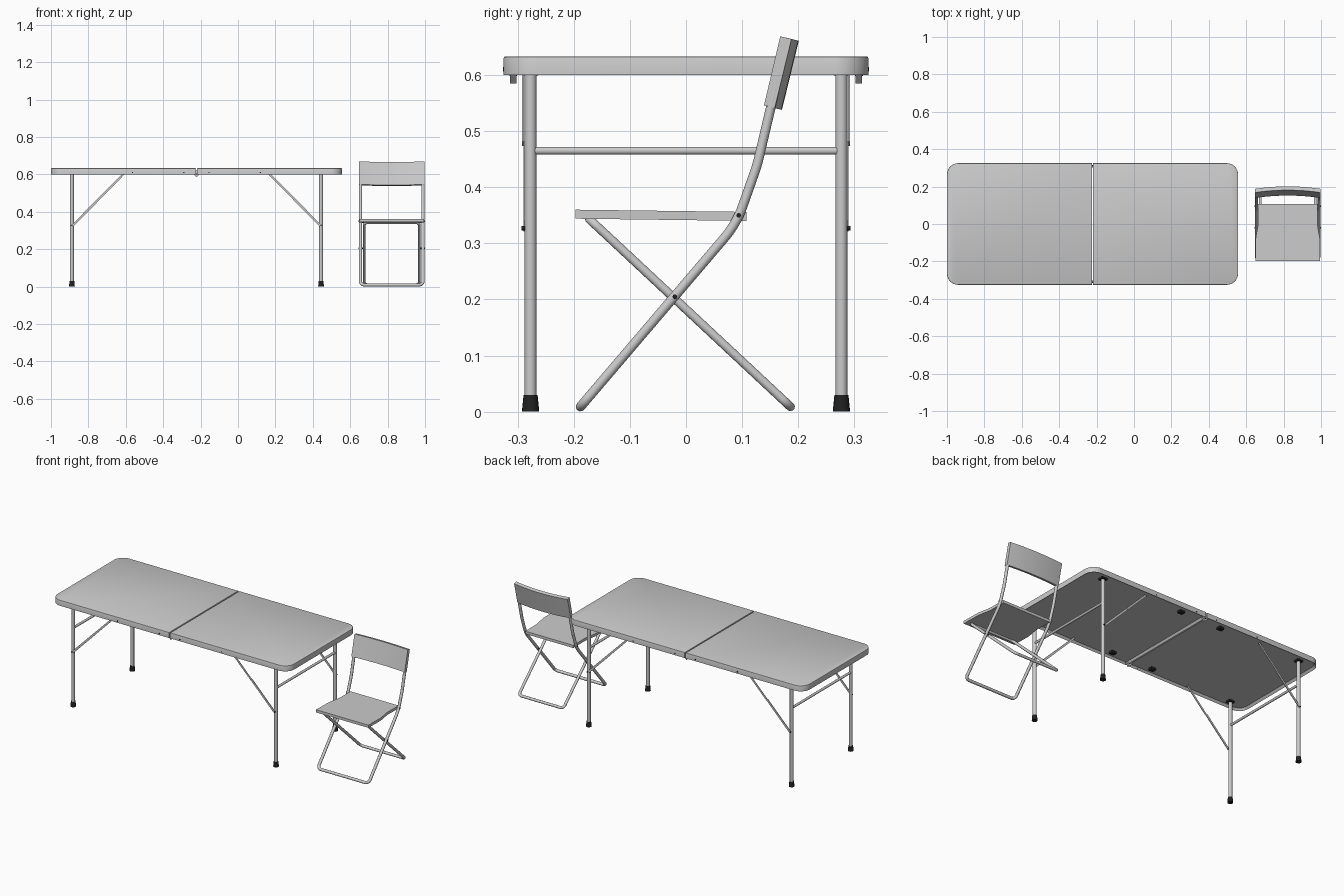
import bpy, bmesh, math
from mathutils import Vector

if "Cube" in bpy.data.objects:
    bpy.data.objects.remove(bpy.data.objects["Cube"])

black = bpy.data.materials.new("black_plastic")
black.diffuse_color = (0.015, 0.015, 0.015, 1)
black.use_nodes = True
black.node_tree.nodes["Principled BSDF"].inputs["Base Color"].default_value = black.diffuse_color
SEAM, CX = -0.222, 0.822   # table seam x, chair centre x


def finish(ob, mat=None, smooth=True):
    if mat:
        ob.data.materials.append(mat)
    bpy.ops.object.select_all(action='DESELECT')
    ob.select_set(True)
    bpy.context.view_layer.objects.active = ob
    if smooth:
        bpy.ops.object.shade_smooth_by_angle(angle=math.radians(35))
    return ob


def from_bmesh(name, bm, mat=None):
    bmesh.ops.recalc_face_normals(bm, faces=bm.faces)
    me = bpy.data.meshes.new(name)
    bm.to_mesh(me)
    bm.free()
    ob = bpy.data.objects.new(name, me)
    bpy.context.collection.objects.link(ob)
    return finish(ob, mat)


def rod(name, a, b, r1, r2=None, mat=None, sides=20):
    a, b = Vector(a), Vector(b)
    bm = bmesh.new()
    bmesh.ops.create_cone(bm, cap_ends=True, segments=sides, radius1=r1,
                          radius2=r1 if r2 is None else r2, depth=(b - a).length)
    rot = (b - a).to_track_quat('Z', 'Y').to_matrix().to_4x4()
    bm.transform(rot)
    bmesh.ops.translate(bm, verts=bm.verts, vec=(a + b) / 2)
    return from_bmesh(name, bm, mat)


def box(name, loc, size, mat=None, angle=0):
    bm = bmesh.new()
    bmesh.ops.create_cube(bm, size=1)
    bmesh.ops.scale(bm, verts=bm.verts, vec=size)
    ob = from_bmesh(name, bm, mat)
    ob.location = loc
    ob.rotation_euler.y = angle
    return ob


def strip(name, a, b, y, width, thick):
    """Flat bar between two (x, z) points at depth y."""
    dx, dz = b[0] - a[0], b[1] - a[1]
    return box(name, ((a[0] + b[0]) / 2, y, (a[1] + b[1]) / 2),
               (math.hypot(dx, dz), thick, width), angle=-math.atan2(dz, dx))


def fillet(pts, radii, closed=False, n=8):
    pts = [Vector(p) for p in pts]
    out = []
    for i, p in enumerate(pts):
        if radii[i] == 0:
            out.append(p)
            continue
        u = (pts[i - 1] - p).normalized()
        v = (pts[(i + 1) % len(pts)] - p).normalized()
        t = radii[i] / math.tan(u.angle(v) / 2)
        c = p + (u + v).normalized() * radii[i] / math.sin(u.angle(v) / 2)
        s, e = p + u * t - c, p + v * t - c
        out += [c + s.lerp(e, k / n).normalized() * radii[i] for k in range(n + 1)]
    return out


def tube(name, pts, r, closed=False):
    cu = bpy.data.curves.new(name, 'CURVE')
    cu.dimensions = '3D'
    cu.bevel_depth, cu.bevel_resolution, cu.use_fill_caps = r, 4, True
    sp = cu.splines.new('POLY')
    sp.points.add(len(pts) - 1)
    for q, p in zip(sp.points, pts):
        q.co = (*p, 1)
    sp.use_cyclic_u = closed
    ob = bpy.data.objects.new(name, cu)
    bpy.context.collection.objects.link(ob)
    finish(ob, smooth=False)
    bpy.ops.object.convert(target='MESH')
    return finish(bpy.context.object)


# Table top halves: rounded outer corners, recessed underside
for side, word in ((-1, "left"), (1, "right")):
    x0, x1 = SEAM + side * 0.003, SEAM + side * 0.778
    outline = fillet([(x0, -0.325, 0.6), (x1, -0.325, 0.6), (x1, 0.325, 0.6), (x0, 0.325, 0.6)],
                     [0, 0.06, 0.06, 0], n=12)
    bm = bmesh.new()
    base = bm.faces.new([bm.verts.new(p) for p in outline])
    ext = bmesh.ops.extrude_face_region(bm, geom=[base], use_keep_orig=True)
    top = [g for g in ext['geom'] if isinstance(g, bmesh.types.BMVert)]
    bmesh.ops.translate(bm, verts=top, vec=(0, 0, 0.033))
    bmesh.ops.recalc_face_normals(bm, faces=bm.faces)
    bmesh.ops.inset_region(bm, faces=[base], thickness=0.012)
    bmesh.ops.translate(bm, verts=base.verts, vec=(0, 0, 0.012))
    rim = [e for e in bm.edges if all(v.co.z > 0.632 for v in e.verts)]
    bmesh.ops.bevel(bm, geom=rim, offset=0.003, segments=2, affect='EDGES', profile=0.5)
    from_bmesh(word + "_table_top", bm)

    # Legs, feet, crossbar and folding braces
    lx = SEAM + side * 0.666
    rod(word + "_leg_crossbar", (lx, -0.277, 0.465), (lx, 0.277, 0.465), 0.007)
    for s, yw in ((-1, "front"), (1, "back")):
        nm = f"{word}_{yw}_"
        y = s * 0.277
        rod(nm + "leg", (lx, y, 0.005), (lx, y, 0.613), 0.0105)
        rod(nm + "foot", (lx, y, 0), (lx, y, 0.03), 0.0155, 0.0125, black)
        box(nm + "leg_bracket", (lx, y, 0.607), (0.034, 0.03, 0.012), black)
        foot_pt, head_pt = (lx - side * 0.003, 0.325), (SEAM + side * 0.385, 0.607)
        mid = tuple(a + (b - a) * 0.54 for a, b in zip(foot_pt, head_pt))
        strip(nm + "lower_brace", foot_pt, mid, s * 0.288, 0.012, 0.004)
        strip(nm + "upper_brace", mid, head_pt, s * 0.2905, 0.011, 0.003)
        rod(nm + "brace_pin", (lx, s * 0.28, 0.327), (lx, s * 0.293, 0.327), 0.004, mat=black)
        # Clips that hold the folded legs, and rim rivets
        cx = SEAM + side * 0.134
        box(nm + "leg_clip", (cx, y, 0.606), (0.03, 0.026, 0.014), black)
        for k, off in enumerate((0.067, 0.342)):
            rx = SEAM + side * off
            rod(f"{nm}rivet_{k + 1}", (rx, s * 0.32, 0.61), (rx, s * 0.3265, 0.61), 0.004, mat=black)

# Seam hinges: diamond plates with a pin
for s, yw in ((-1, "front"), (1, "back")):
    box(yw + "_hinge", (SEAM, s * 0.308, 0.604), (0.027, 0.011, 0.027), angle=math.pi / 4)
    rod(yw + "_hinge_pin", (SEAM, s * 0.301, 0.602), (SEAM, s * 0.315, 0.602), 0.004, mat=black)

# Chair outer frame: back posts running down into the front floor bar
prof = [(0.160, 0.58), (0.127, 0.44), (0.09, 0.335), (-0.188, 0.009)]
path = [(CX - 0.167, *p) for p in prof] + [(CX + 0.167, *p) for p in reversed(prof)]
tube("chair_back_frame", fillet(path, [0, 0.25, 0.18, 0.022, 0.022, 0.18, 0.25, 0]), 0.0085)

# Chair inner frame: closed loop from seat front to rear floor bar
loop = [(CX + sx * 0.147, *p) for sx, p in
        ((-1, (-0.172, 0.343)), (-1, (0.186, 0.009)), (1, (0.186, 0.009)), (1, (-0.172, 0.343)))]
tube("chair_seat_frame", fillet(loop, [0.02] * 4), 0.008, closed=True)

# Seat slab, wide at the front and notched between the posts
half = [(0.172, -0.197), (0.172, -0.08), (0.158, 0.0), (0.158, 0.108)]
bm = bmesh.new()
ring = half + [(-x, y) for x, y in reversed(half)]
rows = [[bm.verts.new((CX + x, y, z - (y + 0.197) * 0.013)) for x, y in ring] for z in (0.344, 0.360)]
for r in rows:
    bm.faces.new(r)
for i in range(len(ring)):
    j = (i + 1) % len(ring)
    bm.faces.new((rows[0][i], rows[0][j], rows[1][j], rows[1][i]))
from_bmesh("chair_seat", bm)

# Curved, reclined backrest
bm = bmesh.new()
section = [(0.139, 0.546), (0.158, 0.541), (0.188, 0.664), (0.168, 0.669)]
N = 20
cols = []
for i in range(N + 1):
    t = 2 * i / N - 1
    bulge = 0.013 * (1 - t * t)
    cols.append([bm.verts.new((CX + 0.175 * t, y + bulge, z - bulge * 0.24)) for y, z in section])
for a, b in zip(cols, cols[1:]):
    for k in range(4):
        bm.faces.new((a[k], a[(k + 1) % 4], b[(k + 1) % 4], b[k]))
bm.faces.new(cols[0])
bm.faces.new(cols[-1])
from_bmesh("chair_backrest", bm)

# Chair pivot pins
for s, word in ((-1, "left"), (1, "right")):
    rod(word + "_leg_pivot", (CX + s * 0.143, -0.02, 0.205), (CX + s * 0.1775, -0.02, 0.205), 0.004, mat=black)
    rod(word + "_seat_pivot", (CX + s * 0.150, 0.094, 0.35), (CX + s * 0.1775, 0.094, 0.35), 0.004, mat=black)
